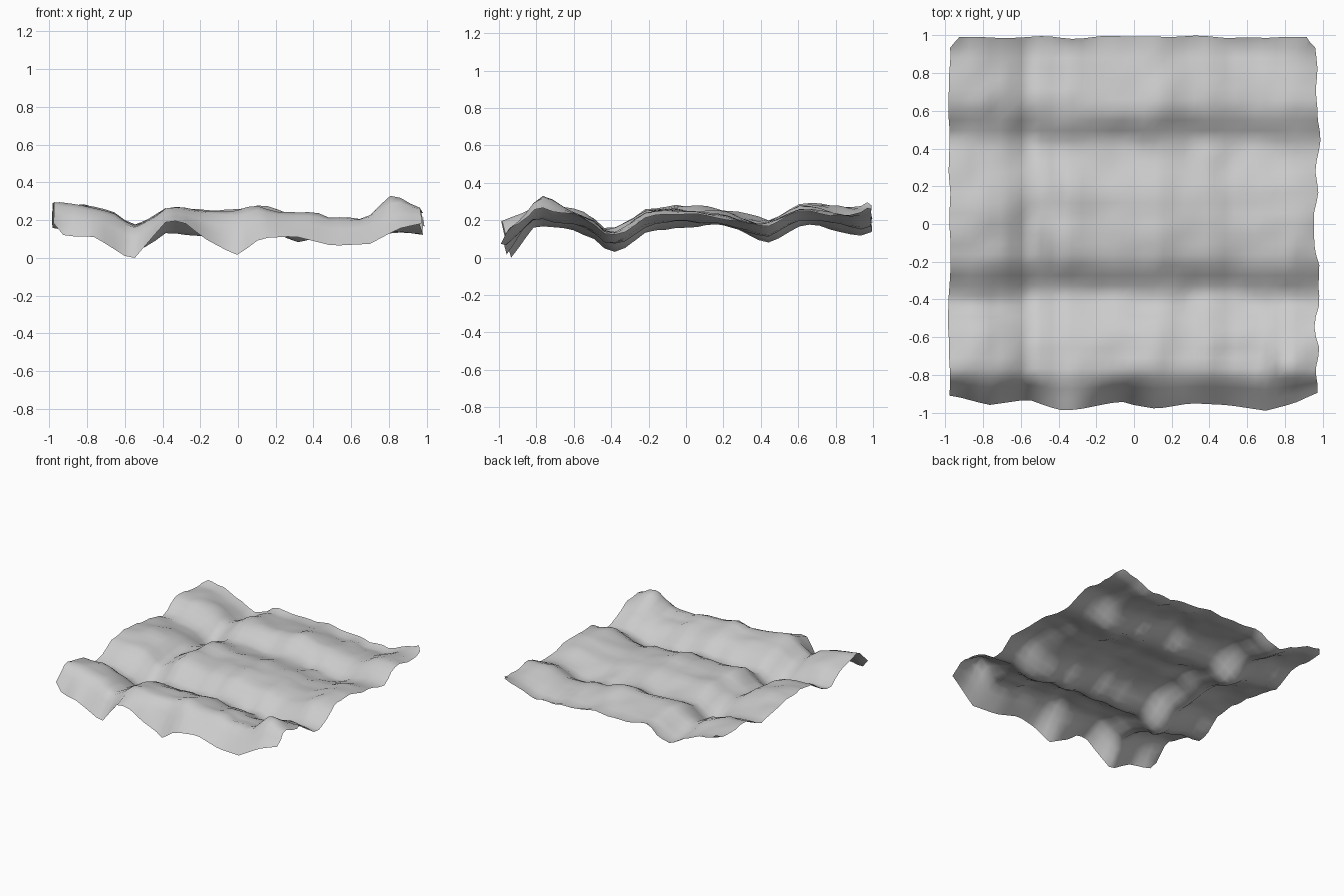
import bpy
import math
from mathutils import Vector, noise

if "Cube" in bpy.data.objects:
    bpy.data.objects.remove(bpy.data.objects["Cube"])

# Height profile along y (ridges and valleys running left-right)
ALONG_Y = [(-.78, .255), (-.7, .24), (-.6, .225), (-.5, .185), (-.41, .11), (-.33, .135),
           (-.2, .22), (-.05, .235), (.15, .225), (.3, .19), (.43, .155), (.5, .19),
           (.6, .245), (.7, .245), (.85, .215), (.93, .195), (.99, .21)]
# Height profile along x
ALONG_X = [(-.98, .27), (-.8, .265), (-.65, .215), (-.56, .145), (-.45, .19), (-.37, .25),
           (-.2, .235), (0, .23), (.12, .25), (.3, .21), (.42, .215), (.5, .185),
           (.65, .19), (.82, .25), (.9, .24), (.98, .23)]
# Ragged front edge: x, y, z
FRONT = [(-.98, -.91, .2), (-.92, -.92, .13), (-.77, -.96, .13), (-.7, -.95, .09),
         (-.56, -.93, 0), (-.45, -.97, .13), (-.37, -.99, .22), (-.28, -.98, .2),
         (-.18, -.96, .12), (-.07, -.94, .06), (0, -.96, .03), (.12, -.98, .12),
         (.3, -.95, .13), (.5, -.96, .08), (.7, -.99, .09), (.85, -.95, .17),
         (.98, -.89, .2)]
# Local bumps: x, y, height, radius
BUMPS = [(.83, -.76, .06, .1), (-.98, .98, .05, .12), (.97, .98, .05, .1),
         (-.56, .2, .03, .2), (-.3, .17, .015, .1), (-.3, .02, -.015, .1),
         (.05, .65, .02, .13), (-.38, -.1, .02, .12)]


def sample(points, t, k=1):
    if t <= points[0][0]:
        return points[0][k]
    for a, b in zip(points, points[1:]):
        if t <= b[0]:
            f = (t - a[0]) / (b[0] - a[0])
            return a[k] + (b[k] - a[k]) * f
    return points[-1][k]


N = 36
RIM = -.8      # where the terrain starts falling to the front edge
verts, faces = [], []
for j in range(N + 1):
    for i in range(N + 1):
        x = -.98 + 1.95 * i / N
        y = -.985 + 1.975 * j / N
        rough = .02 * noise.noise(Vector((x * 8, y * 8, 8.2)))
        # valleys wander a little instead of running straight
        yy = y - .03 * noise.noise(Vector((x * 2.5, y, 1.3)))
        z = sample(ALONG_Y, yy) + sample(ALONG_X, x) - .215 + rough
        for bx, by, h, r in BUMPS:
            z += h * math.exp(-((x - bx) ** 2 + (y - by) ** 2) / (r * r))
        # front rim falls to its own ragged outline
        if y < RIM:
            t = (RIM - y) / (RIM + .985)
            y = RIM + (sample(FRONT, x, 1) - RIM) * t
            z += (sample(FRONT, x, 2) - z) * t
        # slightly uneven sides and clipped back corners
        if i in (0, N):
            x += .03 * noise.noise(Vector((x, y * 7, .5))) * (1 if i else .4)
            if j == N:
                x *= .965
                y -= .02
        elif j == N:
            y += .012 * noise.noise(Vector((x * 6, y, .5)))
        verts.append(Vector((x, y, z)))
low = min(v.z for v in verts)
for v in verts:
    v.z -= low
for j in range(N):
    for i in range(N):
        a = j * (N + 1) + i
        faces.append((a, a + 1, a + N + 2, a + N + 1))

# Terrain sheet
mesh = bpy.data.meshes.new("terrain")
mesh.from_pydata(verts, [], faces)
mesh.update()
terrain = bpy.data.objects.new("terrain", mesh)
bpy.context.collection.objects.link(terrain)
for p in mesh.polygons:
    p.use_smooth = True
